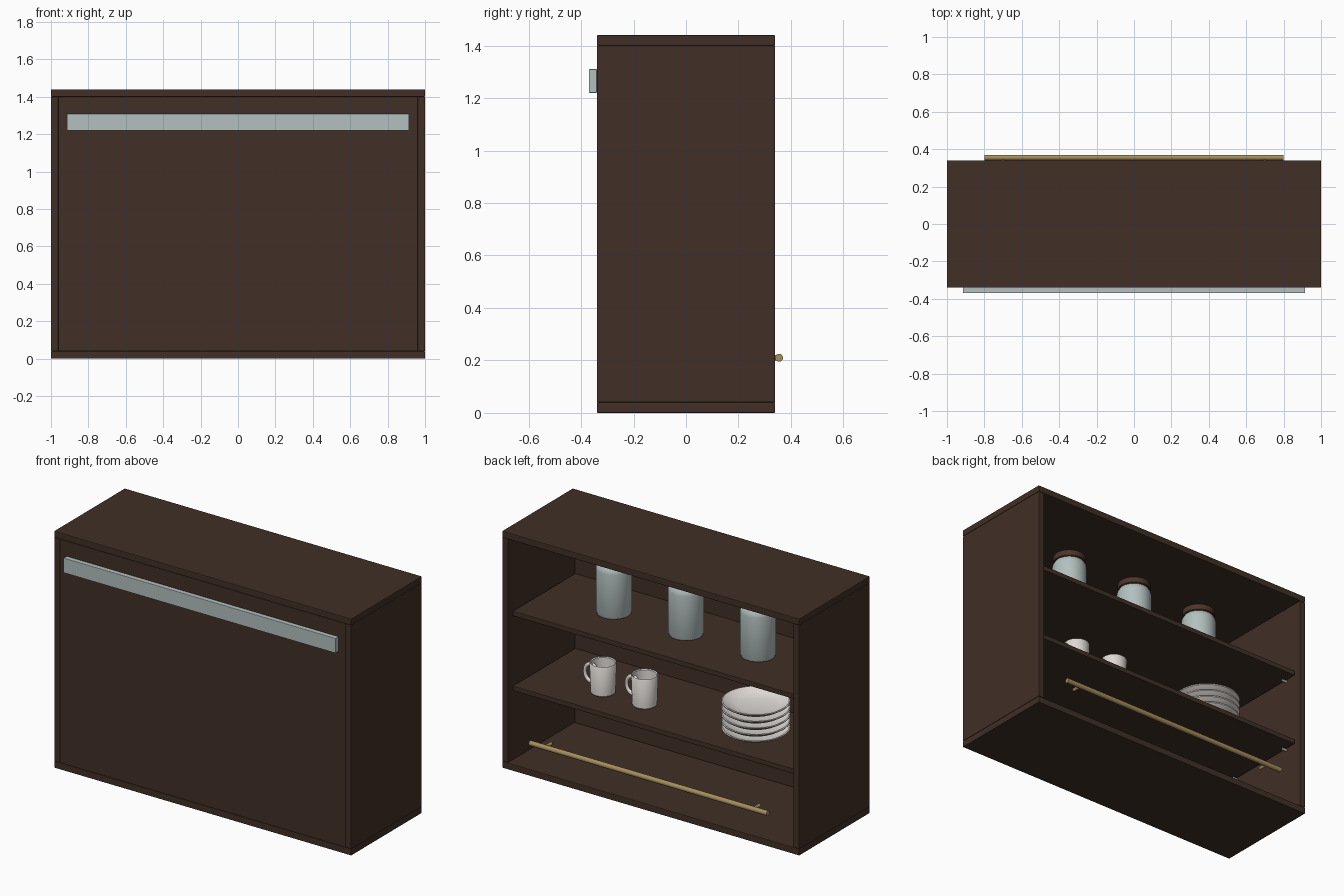
import bpy, bmesh, math
from mathutils import Matrix, Vector

cube = bpy.data.objects.get("Cube")
if cube:
    bpy.data.objects.remove(cube, do_unlink=True)


def material(name, r, g, b):
    m = bpy.data.materials.new(name)
    m.use_nodes = True
    m.diffuse_color = (r, g, b, 1)
    bsdf = next(n for n in m.node_tree.nodes if n.type == 'BSDF_PRINCIPLED')
    bsdf.inputs["Base Color"].default_value = (r, g, b, 1)
    bsdf.inputs["Roughness"].default_value = 0.6
    return m


WOOD = material("dark walnut", 0.052, 0.029, 0.019)
GLASS = material("pale blue green", 0.45, 0.53, 0.52)
BRASS = material("brass", 0.38, 0.27, 0.11)
CERAMIC = material("white ceramic", 0.75, 0.71, 0.67)
LID = material("lid brown", 0.075, 0.035, 0.022)
STEEL = material("light steel", 0.6, 0.6, 0.6)


def finish(name, bm, mat, loc=(0, 0, 0), smooth=True):
    bmesh.ops.recalc_face_normals(bm, faces=bm.faces)
    for f in bm.faces:
        f.smooth = smooth
    for e in bm.edges:
        e.smooth = e.calc_face_angle(0) < math.radians(35)
    mesh = bpy.data.meshes.new(name)
    bm.to_mesh(mesh)
    bm.free()
    mesh.materials.append(mat)
    ob = bpy.data.objects.new(name, mesh)
    ob.location = loc
    bpy.context.collection.objects.link(ob)
    return ob


def box(name, mat, xs, ys, zs, bevel=0.004):
    """Box from its low and high limits, with softened edges."""
    bm = bmesh.new()
    bmesh.ops.create_cube(bm, size=1)
    lims = (xs, ys, zs)
    bmesh.ops.scale(bm, vec=[b - a for a, b in lims], verts=bm.verts)
    ob = finish(name, bm, mat, [(a + b) / 2 for a, b in lims], smooth=False)
    if bevel:
        mod = ob.modifiers.new("soft edges", 'BEVEL')
        mod.width = bevel
        mod.segments = 2
    return ob


def lathe(name, mat, profile, loc, steps=48):
    """Spin (radius, height) points about the vertical axis."""
    bm = bmesh.new()
    verts = [bm.verts.new((r, 0, z)) for r, z in profile]
    edges = [bm.edges.new(p) for p in zip(verts, verts[1:])]
    bmesh.ops.spin(bm, geom=verts + edges, cent=(0, 0, 0), axis=(0, 0, 1),
                   angle=math.tau, steps=steps)
    bmesh.ops.remove_doubles(bm, verts=bm.verts, dist=1e-5)
    return finish(name, bm, mat, loc)


def rod(name, mat, start, end, radius):
    a, b = Vector(start), Vector(end)
    bm = bmesh.new()
    turn = (b - a).to_track_quat('Z', 'Y').to_matrix().to_4x4()
    bmesh.ops.create_cone(bm, cap_ends=True, segments=24, radius1=radius,
                          radius2=radius, depth=(b - a).length, matrix=turn)
    return finish(name, bm, mat, (a + b) / 2)


def loop_handle(name, mat, loc, major, minor, tall):
    """Oval ring standing in the x-z plane."""
    bm = bmesh.new()
    ring = [bm.verts.new((major + minor * math.cos(t), 0, minor * math.sin(t)))
            for t in (math.tau * i / 12 for i in range(12))]
    edges = [bm.edges.new((ring[i - 1], ring[i])) for i in range(12)]
    bmesh.ops.spin(bm, geom=ring + edges, cent=(0, 0, 0), axis=(0, 0, 1),
                   angle=math.tau, steps=32)
    bmesh.ops.remove_doubles(bm, verts=bm.verts, dist=1e-5)
    bmesh.ops.rotate(bm, matrix=Matrix.Rotation(math.pi / 2, 3, 'X'), verts=bm.verts)
    bmesh.ops.scale(bm, vec=(1, 1, tall), verts=bm.verts)
    return finish(name, bm, mat, loc)


# Cabinet carcass, open at the rear
W, D, H, T = 1.0, 0.34, 1.44, 0.04
box("bottom_panel", WOOD, (-W, W), (-D, D), (0, T))
box("top_panel", WOOD, (-W, W), (-D, D), (H - T, H))
for side, s in (("left", 1), ("right", -1)):
    xs = sorted((s * W, s * (W - T)))
    box(side + "_panel", WOOD, xs, (-D, D), (T, H - T))
box("front_panel", WOOD, (T - W, W - T), (-D, T - D), (T, H - T))

# Shelves on small pins
LOW, HIGH = 0.495, 0.95
for label, top in (("lower", LOW), ("upper", HIGH)):
    box(label + "_shelf", WOOD, (-0.955, 0.955), (-0.3, 0.3), (top - 0.03, top), 0.003)
    for s in (-1, 1):
        for y in (-0.22, 0.22):
            rod(label + "_shelf_pin", STEEL, (s * 0.965, y, top - 0.037),
                (s * 0.93, y, top - 0.037), 0.007)

# Front strip and rear rail
box("front_strip", GLASS, (-0.915, 0.915), (-0.37, -D), (1.22, 1.31), 0.002)
rod("rear_rail", BRASS, (-0.8, 0.355, 0.21), (0.8, 0.355, 0.21), 0.015)
for x in (-0.7, 0.7):
    rod("rail_post", BRASS, (x, 0.355, 0.21), (x, 0.295, 0.21), 0.01)

# Storage jars with lids
JAR = [(0, 0), (0.085, 0), (0.094, 0.004), (0.1, 0.018), (0.1, 0.275),
       (0.097, 0.29), (0.09, 0.302), (0.085, 0.31), (0, 0.31)]
CAP = [(0, 0), (0.09, 0), (0.094, 0.004), (0.094, 0.038), (0.09, 0.042), (0, 0.042)]
for x in (-0.485, 0, 0.485):
    lathe("jar", GLASS, JAR, (x, 0, HIGH))
    lathe("jar_lid", LID, CAP, (x, 0, HIGH + 0.31))

# Mugs
MUG = [(0, 0), (0.063, 0), (0.069, 0.006), (0.075, 0.18), (0.072, 0.185),
       (0.067, 0.18), (0.061, 0.015), (0, 0.012)]
for x in (0.22, 0.5):
    lathe("mug", CERAMIC, MUG, (x, 0.083, LOW))
    loop_handle("mug_handle", CERAMIC, (x + 0.08, 0.083, LOW + 0.098), 0.042, 0.01, 1.25)

# Stack of dished plates
PLATE = [(0, 0), (0.105, 0), (0.11, 0.006), (0.15, 0.016), (0.188, 0.04),
         (0.19, 0.046), (0.184, 0.048), (0.145, 0.026), (0.1, 0.016), (0, 0.014)]
for i in range(5):
    lathe("plate", CERAMIC, PLATE, (-0.505, 0.05, LOW + i * 0.04))
